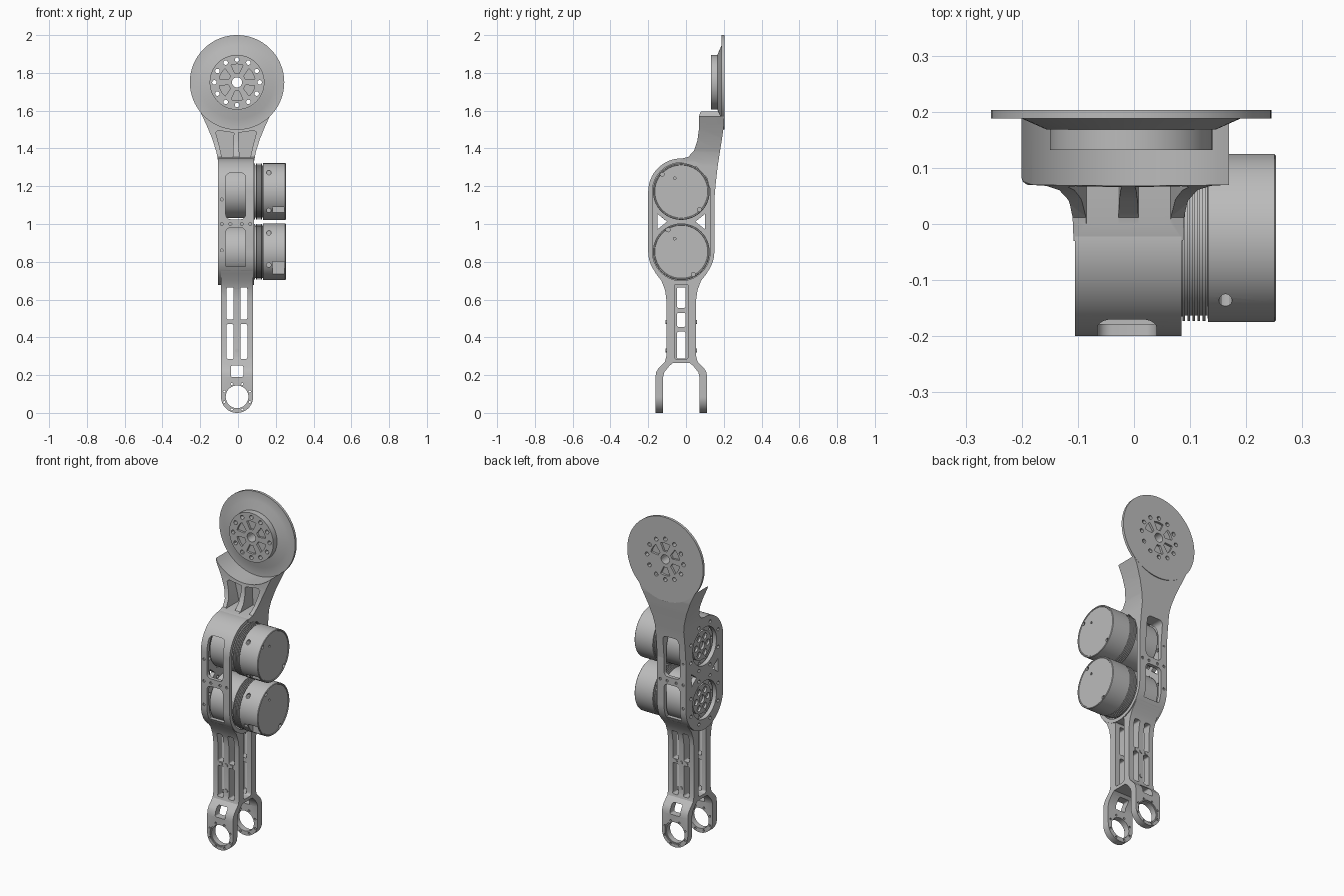
import bpy, bmesh
from math import sin, cos, pi, radians
from mathutils import Matrix

cube = bpy.data.objects.get("Cube")
if cube:
    bpy.data.objects.remove(cube, do_unlink=True)

metal = bpy.data.materials.new("satin grey metal")
metal.use_nodes = True
grey = (0.5, 0.5, 0.5, 1)
metal.diffuse_color = grey
metal.node_tree.nodes["Principled BSDF"].inputs["Base Color"].default_value = grey

# Main axes: centre of the arm, the two motors and the end disc
CX, CY = -0.005, -0.025
UPPER, LOWER, DISC = 1.172, 0.853, 1.75


# ---- outlines ----
def arc(u, v, r, a0, a1, n):
    return [(u + r * cos(radians(a0 + (a1 - a0) * i / n)),
             v + r * sin(radians(a0 + (a1 - a0) * i / n))) for i in range(n + 1)]


def circle(u, v, r, n=24):
    return arc(u, v, r, 0, 360, n)[:-1]


def stadium(r):
    return arc(CY, UPPER, r, 0, 180, 32) + arc(CY, LOWER, r, 180, 360, 32)


def rounded(u0, u1, v0, v1, r=0.01):
    return (arc(u1 - r, v1 - r, r, 0, 90, 5) + arc(u0 + r, v1 - r, r, 90, 180, 5)
            + arc(u0 + r, v0 + r, r, 180, 270, 5) + arc(u1 - r, v0 + r, r, 270, 360, 5))


def around(u, v, radius, count, r, start=0):
    return [circle(u + radius * cos(start + 2 * pi * i / count),
                   v + radius * sin(start + 2 * pi * i / count), r, 12) for i in range(count)]


# ---- solids ----
def finish(name, bm):
    bmesh.ops.recalc_face_normals(bm, faces=bm.faces)
    mesh = bpy.data.meshes.new(name)
    bm.to_mesh(mesh)
    bm.free()
    mesh.materials.append(metal)
    obj = bpy.data.objects.new(name, mesh)
    bpy.context.collection.objects.link(obj)
    return obj


def solid(name, prisms):
    """Each prism is (axis, outline, low, high)."""
    bm = bmesh.new()
    for axis, outline, lo, hi in prisms:
        place = (lambda u, v, d: (d, u, v)) if axis == "x" else (lambda u, v, d: (u, d, v))
        low = [bm.verts.new(place(u, v, lo)) for u, v in outline]
        high = [bm.verts.new(place(u, v, hi)) for u, v in outline]
        bm.faces.new(low)
        bm.faces.new(high[::-1])
        for i in range(len(low)):
            j = (i + 1) % len(low)
            bm.faces.new((low[i], high[i], high[j], low[j]))
    return finish(name, bm)


def lathe(name, profile, axis, centre, steps=72):
    """Profile points are (distance along axis, radius)."""
    bm = bmesh.new()
    rings = []
    for d, r in profile:
        ring = []
        for u, v in circle(0, 0, r, steps):
            co = (d, u, v) if axis == "x" else (u, d, v)
            ring.append(bm.verts.new([a + b for a, b in zip(co, centre)]))
        rings.append(ring)
    for a, b in zip(rings, rings[1:]):
        for i in range(steps):
            j = (i + 1) % steps
            bm.faces.new((a[i], a[j], b[j], b[i]))
    bm.faces.new(rings[0])
    bm.faces.new(rings[-1])
    return finish(name, bm)


def cut(obj, prisms, op="DIFFERENCE"):
    tool = solid("cutter", prisms)
    tool.hide_render = True
    mod = obj.modifiers.new("cut", "BOOLEAN")
    mod.operation, mod.solver, mod.object = op, "EXACT", tool
    bpy.context.view_layer.objects.active = obj
    bpy.ops.object.modifier_apply(modifier=mod.name)
    bpy.data.objects.remove(tool, do_unlink=True)


windows = [rounded(-0.065, 0.04, 1.025, 1.27, 0.025), rounded(-0.065, 0.04, 0.755, 0.98, 0.025)]

# ---- motor housing: hollow shell, open on the motor side ----
shell = solid("motor_housing", [("x", stadium(0.175), -0.105, 0.085)])
cut(shell, [("x", stadium(0.153), -0.08, 0.1)])
cut(shell, [("y", w, -0.3, 0.3) for w in windows])
plate_holes = []
for z in (UPPER, LOWER):
    plate_holes += [circle(CY, z, 0.112, 48)] + around(CY, z, 0.138, 8, 0.01, pi / 8)
mid = (UPPER + LOWER) / 2
for s in (-1, 1):
    plate_holes.append([(CY + s * 0.075, mid), (CY + s * 0.125, mid + 0.04), (CY + s * 0.125, mid - 0.04)])
cut(shell, [("x", h, -0.12, -0.07) for h in plate_holes])
screws = [circle(x, 1.0, 0.008, 10) for x in (-0.085, -0.04, 0.02, 0.065)]
screws += [circle(-0.085, z, 0.008, 10) for z in (0.86, 1.13)]
cut(shell, [("y", s, y, y + 0.02) for s in screws for y in (CY - 0.187, CY + 0.167)])

# ---- neck: side profile crossed with the flared front outline ----
side = [(0.202, 1.6), (0.09, 1.6), (0.076, 1.592), (0.07, 1.575), (0.068, 1.5), (0.06, 1.44),
        (0.043, 1.39), (0.012, 1.355), (-0.03, 1.345), (-0.03, 1.327), (0.06, 1.3),
        (0.11, 1.245), (0.132, 1.17), (0.15, 1.13), (0.158, 1.22), (0.167, 1.3),
        (0.18, 1.385), (0.192, 1.46), (0.202, 1.53)]
half = [(0.095, 1.1), (0.095, 1.33), (0.104, 1.38), (0.126, 1.45), (0.155, 1.52), (0.183, 1.58), (0.197, 1.61)]
front = [(-0.01 + x, z) for x, z in half] + [(-0.01 - x, z) for x, z in half[::-1]]
neck = solid("neck", [("x", side, -0.3, 0.3)])
cut(neck, [("y", front, -0.3, 0.4)], "INTERSECT")
cut(neck, [("y", circle(CX, DISC, 0.249, 96), -0.1, 0.189)])
pocket = [(0.018, 1.352), (0.075, 1.352), (0.088, 1.41), (0.108, 1.485), (0.095, 1.495), (0.012, 1.483)]
for s in (-1, 1):
    cut(neck, [("y", [(-0.01 + s * x, z) for x, z in pocket], -0.2, 0.13)])
cut(neck, [("y", windows[0], 0.05, 0.3)])

# ---- end disc with raised hub ----
disc = lathe("end_disc", [(0.203, 0.02), (0.203, 0.25), (0.188, 0.25), (0.188, 0.195),
                          (0.168, 0.15), (0.168, 0.145), (0.132, 0.145), (0.132, 0.02)],
             "y", (CX, 0, DISC), 96)
through = around(CX, DISC, 0.12, 12, 0.012) + [circle(CX, DISC, 0.027)]
cut(disc, [("y", h, 0.1, 0.25) for h in through])
petals = []
for i in range(6):
    a = 90 + 60 * i
    petals.append(arc(CX, DISC, 0.096, a - 19, a + 19, 6) + arc(CX, DISC, 0.047, a + 13, a - 13, 4))
cut(disc, [("y", p, lo, hi) for p in petals for lo, hi in ((0.12, 0.145), (0.19, 0.21))])

# ---- lower fork: twin plates on a spine, opening into two prongs ----
fork_half = [(0.155, 0.775), (0.135, 0.738), (0.105, 0.7), (0.086, 0.65), (0.079, 0.6), (0.079, 0.3),
             (0.086, 0.272), (0.122, 0.235), (0.133, 0.215), (0.137, 0.19), (0.137, 0),
             (0.096, 0), (0.096, 0.19), (0.09, 0.215), (0.062, 0.25), (0.045, 0.263)]
outline = [(CY + d, z) for d, z in fork_half] + [(CY - d, z) for d, z in fork_half[::-1]]
fork = solid("fork", [("x", outline, -0.09, 0.08)])
tip = arc(CX, 0.085, 0.085, 180, 360, 32)
cut(fork, [("y", tip + [(0.08, 0.9), (-0.09, 0.9)], -0.3, 0.3)], "INTERSECT")
cut(fork, [("x", circle(CY, LOWER, 0.153, 64), -0.2, 0.2)])
channel = rounded(CY - 0.036, CY + 0.036, 0.282, 0.685, 0.015)
cut(fork, [("x", channel, -0.2, -0.022), ("x", channel, 0.012, 0.2)])
cut(fork, [("x", rounded(CY - 0.023, CY + 0.023, a, b), -0.05, 0.05)
           for a, b in ((0.287, 0.43), (0.455, 0.53), (0.555, 0.665))])
slots = [rounded(u, u + 0.037, a, b, 0.008) for u in (-0.06, 0.012)
         for a, b in ((0.285, 0.47), (0.495, 0.665))]
slots += [rounded(-0.038, 0.028, 0.19, 0.25, 0.008), circle(CX, 0.085, 0.06, 48)]
slots += around(CX, 0.085, 0.073, 8, 0.006, pi / 8)
cut(fork, [("y", s, -0.3, 0.3) for s in slots])
# Shallow counterbore on the outer face of each prong
cut(fork, [("y", circle(CX, 0.085, 0.066, 48), CY + s * 0.145 - 0.014, CY + s * 0.145 + 0.014)
           for s in (-1, 1)])
# Bolts on the plates
for n, (x, z) in enumerate([(CX, 0.65), (CX, 0.33)] + [(x, 0.482) for x in (-0.04, CX, 0.03)]):
    solid("plate_bolt_%d" % n, [("y", circle(x, z, 0.011, 12), CY + s * 0.08 - 0.004, CY + s * 0.08 + 0.004)
                                for s in (-1, 1)])

# ---- motors: finned drum with a smooth end cap ----
profile = [(-0.088, 0.02), (-0.088, 0.085), (-0.07, 0.085), (-0.07, 0.14), (0.086, 0.14)]
for i in range(5):
    x = 0.086 + i * 0.009
    profile += [(x, 0.148), (x + 0.005, 0.148), (x + 0.005, 0.138), (x + 0.009, 0.138)]
profile += [(0.132, 0.15), (0.25, 0.15), (0.253, 0.147), (0.253, 0.142), (0.25, 0.14), (0.25, 0.02)]
for label, z, turn, shift in (("upper", UPPER, 0, 0), ("lower", LOWER, 17, 0.03)):
    motor = lathe(label + "_motor", profile, "x", (0, CY, z))
    spots = [arc(CY, z, 0.136, a - turn, a - turn, 1)[0] for a in (138, -45)]
    cut(motor, [("x", circle(u, v, 0.011, 12), 0.235, 0.26) for u, v in spots]
        + [("x", circle(CY - 0.035, z + 0.07, 0.007, 10), 0.24, 0.26)])
    # Output face recesses, cap screw holes and cable notch
    cut(motor, [("x", h, -0.1, -0.075) for h in around(CY, z, 0.055, 6, 0.018) + [circle(CY, z, 0.024)]])
    cut(motor, [("x", h, -0.1, -0.06) for h in around(CY, z, 0.112, 12, 0.008)])
    cut(motor, [("y", circle(0.163, z + dz, 0.012, 12), -0.2, CY - 0.085) for dz in (0.1, -0.1 + shift)])
    v = z - 0.148 + shift
    cut(motor, [("y", rounded(0.182, 0.245, v, v + 0.066, 0.004), -0.2, -0.125 + shift * 0.2)])

# ---- smooth round surfaces, keep edges crisp ----
for obj in [o for o in bpy.context.collection.objects if o.type == "MESH" and metal.name in o.data.materials]:
    bpy.ops.object.select_all(action="DESELECT")
    obj.select_set(True)
    bpy.context.view_layer.objects.active = obj
    bpy.ops.object.shade_smooth_by_angle(angle=radians(30))
